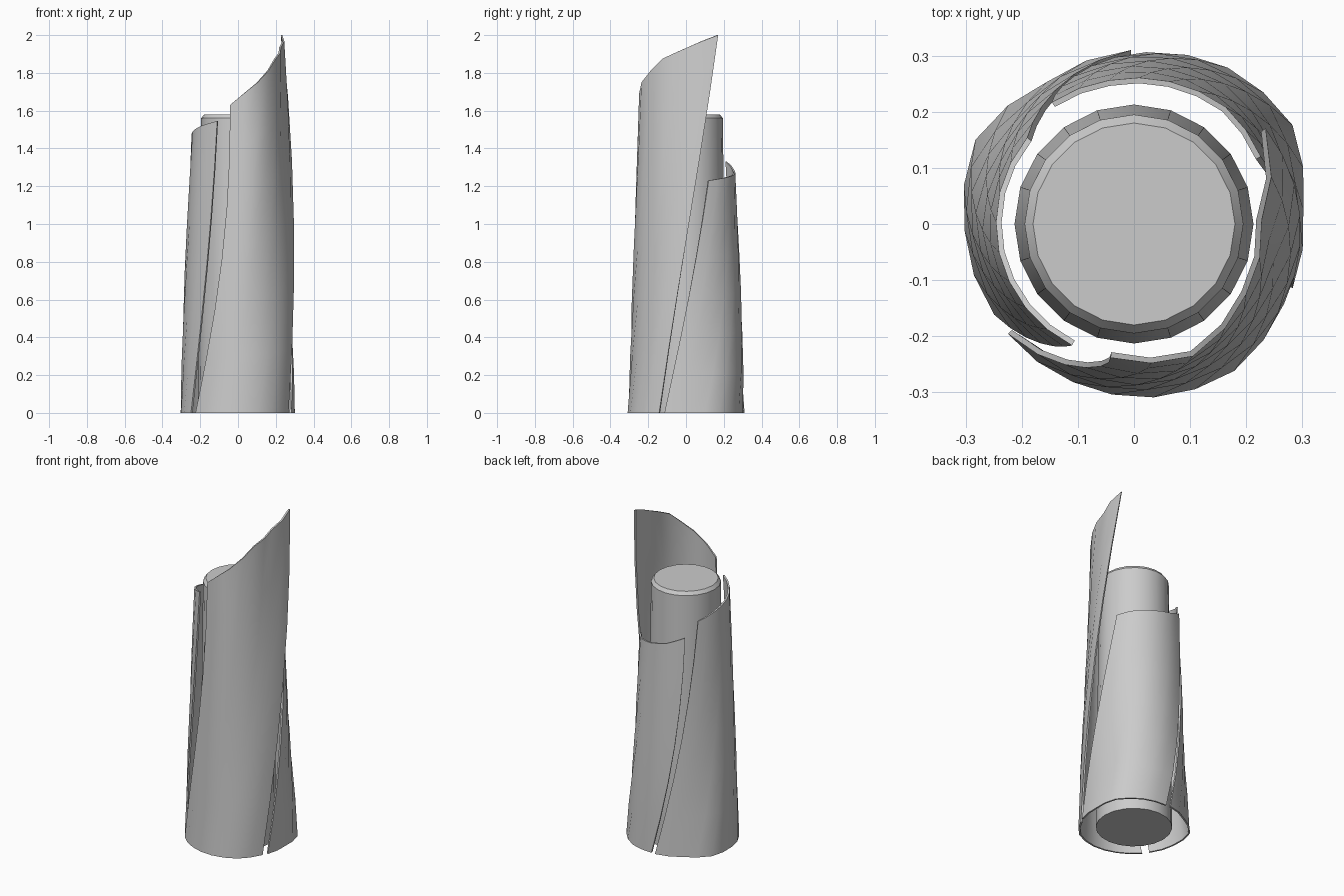
import bpy, bmesh
from math import radians, sin, cos, tau

if "Cube" in bpy.data.objects:
    bpy.data.objects.remove(bpy.data.objects["Cube"])


def lerp_list(vals, u):
    """Piecewise-linear sample of an evenly spaced list, u in 0..1."""
    t = u * (len(vals) - 1)
    i = min(int(t), len(vals) - 2)
    return vals[i] + (vals[i + 1] - vals[i]) * (t - i)


def make_object(name, bm):
    bmesh.ops.recalc_face_normals(bm, faces=bm.faces)
    me = bpy.data.meshes.new(name)
    bm.to_mesh(me)
    bm.free()
    ob = bpy.data.objects.new(name, me)
    bpy.context.collection.objects.link(ob)
    bpy.ops.object.select_all(action='DESELECT')
    ob.select_set(True)
    bpy.context.view_layer.objects.active = ob
    return ob


def shell(name, base_ang, top_ang, bow, base_r, top_r, top_z,
          cols=8, rows=6, thick=0.01):
    """Twisting, leaning curved wall with a sloped top edge."""
    bm = bmesh.new()
    layers = []
    for depth in (0, thick):
        grid = []
        for j in range(rows + 1):
            v = j / rows
            row = []
            for i in range(cols + 1):
                u = i / cols
                a0, a1, b = (lerp_list(p, u) for p in (base_ang, top_ang, bow))
                a = radians(a0 + (a1 - a0) * v + 4 * b * v * (1 - v))
                r = lerp_list(base_r, u) * (1 - v) + lerp_list(top_r, u) * v - depth
                row.append(bm.verts.new((r * cos(a), r * sin(a), lerp_list(top_z, u) * v)))
            grid.append(row)
        layers.append(grid)
    out, inn = layers
    for g in layers:
        for j in range(rows):
            for i in range(cols):
                bm.faces.new((g[j][i], g[j][i + 1], g[j + 1][i + 1], g[j + 1][i]))
    # rim joining the outer and inner skins
    for j in (0, rows):
        for i in range(cols):
            bm.faces.new((out[j][i], out[j][i + 1], inn[j][i + 1], inn[j][i]))
    for i in (0, cols):
        for j in range(rows):
            bm.faces.new((out[j][i], out[j + 1][i], inn[j + 1][i], inn[j][i]))
    make_object(name, bm)
    bpy.ops.object.shade_smooth_by_angle(angle=radians(40))


# Tall front wall
shell("tall_front_shell", (-139, -28), (-100, 36), (11, -1),
      (.298, .302, .311, .317, .303), (.242, .258, .236, .228, .29),
      (1.63, 1.75, 1.875, 1.935, 2.0))
# Low back wall
shell("low_back_shell", (-22, 86), (28, 124), (0, 7),
      (.305, .303, .333, .325, .307), (.256, .265, .262, .26, .262),
      (1.23, 1.245, 1.26, 1.285, 1.33))
# Middle-height left wall
shell("middle_left_shell", (91, 213), (141, 243), (4, 4),
      (.31, .297, .32, .302, .297), (.245, .246, .246, .244, .243),
      (1.42, 1.46, 1.49, 1.52, 1.545))

# Tapered core with a chamfered top
SIDES = 20
bm = bmesh.new()
rings = [[bm.verts.new((r * cos(tau * k / SIDES), r * sin(tau * k / SIDES), z))
          for k in range(SIDES)]
         for r, z in ((.213, 0), (.195, 1.56), (.18, 1.58))]
for lo, hi in zip(rings, rings[1:]):
    for k in range(SIDES):
        n = (k + 1) % SIDES
        bm.faces.new((lo[k], lo[n], hi[n], hi[k]))
bm.faces.new(rings[0])
bm.faces.new(rings[-1])
make_object("core", bm)
bpy.ops.object.shade_smooth_by_angle(angle=radians(30))
